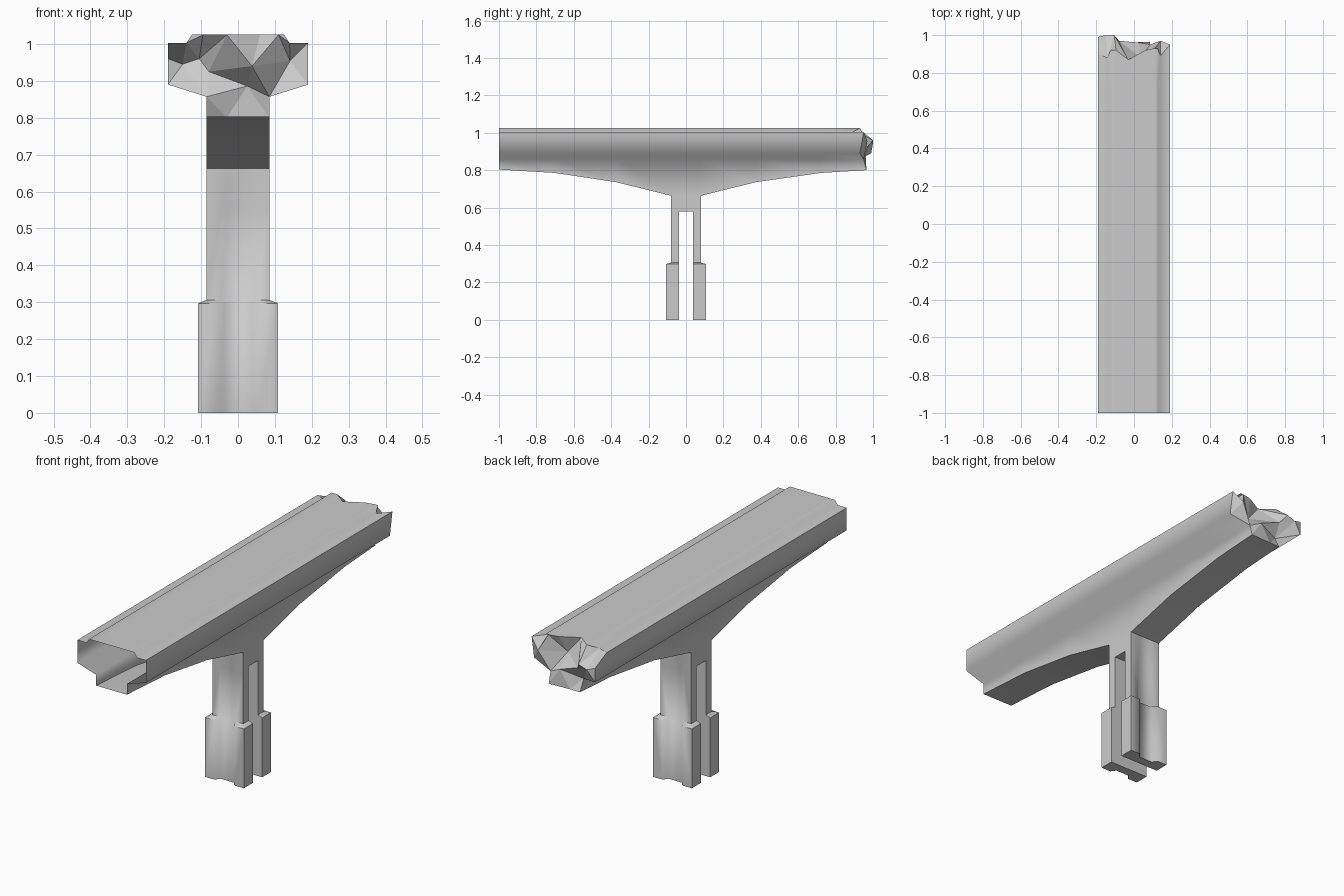
import bpy, bmesh, math
from mathutils import Vector, geometry

if "Cube" in bpy.data.objects:
    bpy.data.objects.remove(bpy.data.objects["Cube"])


def make_object(name, bm, angle=None):
    """Turn a bmesh into an object, smooth-shaded up to an angle if given."""
    mesh = bpy.data.meshes.new(name)
    bm.to_mesh(mesh)
    bm.free()
    ob = bpy.data.objects.new(name, mesh)
    bpy.context.scene.collection.objects.link(ob)
    if angle:
        bpy.ops.object.select_all(action='DESELECT')
        ob.select_set(True)
        bpy.context.view_layer.objects.active = ob
        bpy.ops.object.shade_smooth_by_angle(angle=math.radians(angle))
    return ob


def bridge(bm, a, b, skip=()):
    """Join two closed rings of vertices with quads."""
    n = len(a)
    for i in range(n):
        if i not in skip:
            j = (i + 1) % n
            bm.faces.new((a[i], a[j], b[j], b[i]))


# Deck cross-section (x, z) with the y where each line breaks off
EDGE = [(-.085, .80, .96), (-.085, .857, .93), (-.19, .89, .99), (-.19, .96, .99),
        (-.19, 1.003, .90), (-.14, 1.003, .88), (-.125, 1.025, .92),
        (-.095, 1.025, .92), (-.03, 1.025, .87), (.06, 1.025, .92),
        (.11, 1.025, .93), (.125, 1.025, .93), (.14, 1.003, .89),
        (.19, 1.003, .95), (.19, .89, .93), (.085, .857, .95),
        (.085, .80, .965), (-.03, .80, .96)]
N = len(EDGE)
BOTTOM = (0, N - 2, N - 1)

# Deck: open at the front, with a keel deepening toward the pillar
bm = bmesh.new()
stations = [(-1, .803), (-.7, .785), (-.37, .735), (-.08, .663),
            (.08, .663), (.37, .735), (.72, .785)]
rings = []
for y, keel in stations:
    rings.append([bm.verts.new((x, y, keel if i in BOTTOM else z))
                  for i, (x, z, _) in enumerate(EDGE)])
rings.append([bm.verts.new((x, y, z)) for x, z, y in EDGE])
for k in range(len(rings) - 1):
    bridge(bm, rings[k], rings[k + 1], (N - 2, N - 1) if k == 3 else ())
bmesh.ops.recalc_face_normals(bm, faces=bm.faces)
top = max(bm.faces, key=lambda f: f.calc_center_median().z)
if top.normal.z < 0:
    bmesh.ops.reverse_faces(bm, faces=bm.faces)
make_object("bridge_deck", bm, 80)

# Broken end: jagged triangles filling the far outline
pts = EDGE + [(-.15, .945, 1.0), (-.105, .96, 1.0), (-.079, .925, .97),
              (.038, .94, .88), (.141, .954, .97), (.025, .886, .96)]
out = geometry.delaunay_2d_cdt([Vector((x, z)) for x, z, _ in pts],
                               [(i, (i + 1) % N) for i in range(N)], [], 1, 1e-5)
bm = bmesh.new()
vs = [bm.verts.new((co.x, pts[src[0]][2], co.y)) for co, src in zip(out[0], out[3])]
for face in out[2]:
    bm.faces.new([vs[i] for i in face])
bm.normal_update()
bmesh.ops.reverse_faces(bm, faces=[f for f in bm.faces if f.normal.y < 0])
make_object("broken_end", bm)

# Pillar legs: plates with thicker corners and a shallow outer groove
# (z, half width, outer y, groove y, groove half width)
LEG = [(0, .108, .108, .084, .055), (.297, .108, .108, .084, .055),
       (.306, .085, .08, .066, .045), (.55, .085, .08, .07, .045),
       (.664, .085, .08, .08, .045)]
for side, name in ((-1, "front_leg"), (1, "back_leg")):
    bm = bmesh.new()
    rings = []
    for z, w, yo, yg, g in LEG:
        section = [(-w, .037), (-w, yo), (-g, yo), (-g + .018, yg),
                   (g - .018, yg), (g, yo), (w, yo), (w, .037)]
        rings.append([bm.verts.new((x, side * y, z)) for x, y in section])
    for a, b in zip(rings, rings[1:]):
        bridge(bm, a, b)
    bm.faces.new(rings[0])
    bm.faces.new(rings[-1])
    bmesh.ops.recalc_face_normals(bm, faces=bm.faces)
    make_object(name, bm, 60)

# Pillar head: block joining both legs under the keel
bm = bmesh.new()
bmesh.ops.create_cube(bm, size=1)
for v in bm.verts:
    v.co = (v.co.x * .17, v.co.y * .076, .6205 + v.co.z * .085)
make_object("pillar_head", bm)
